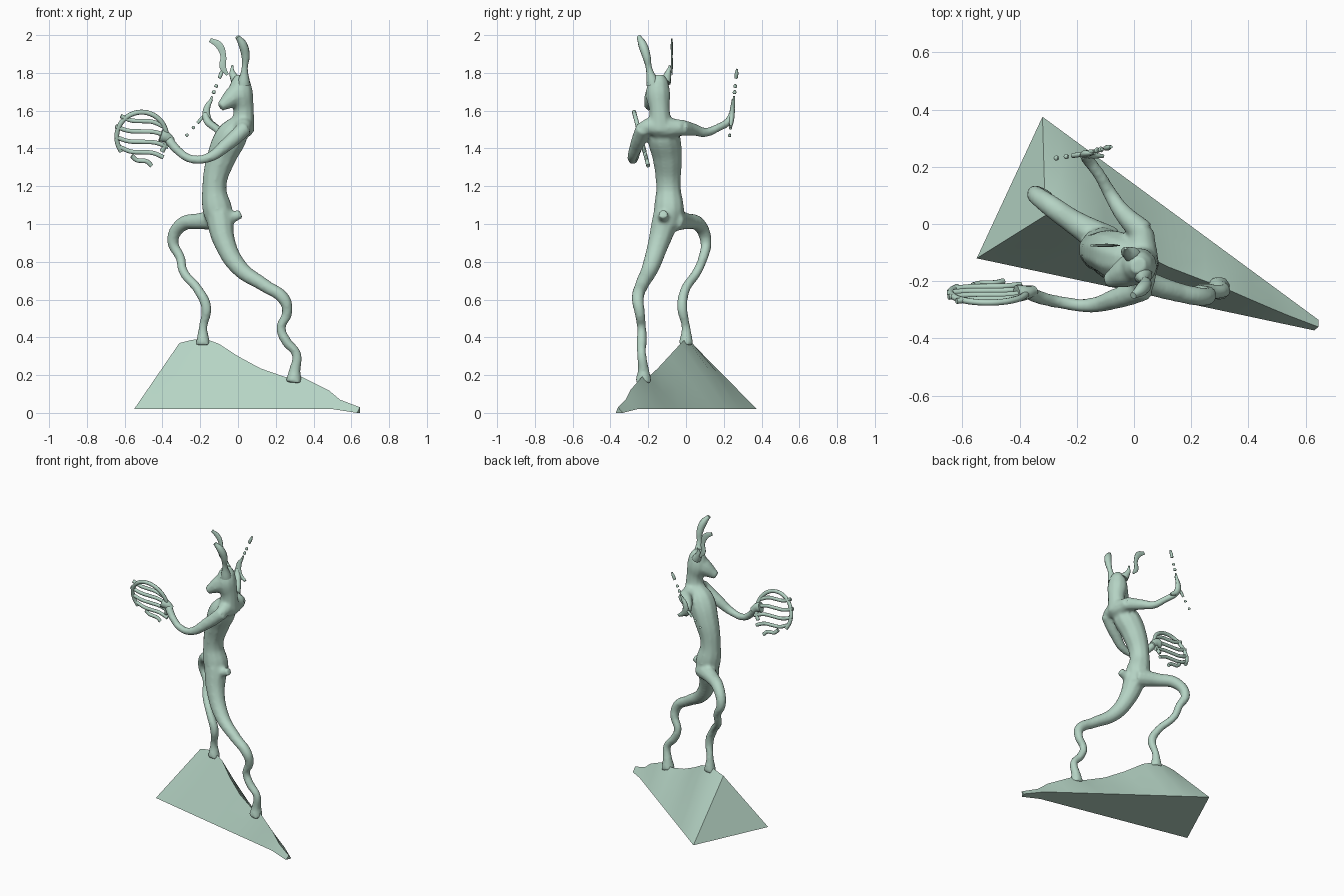
import bpy
import bmesh
import math
from mathutils import Vector

if "Cube" in bpy.data.objects:
    bpy.data.objects.remove(bpy.data.objects["Cube"])

patina = bpy.data.materials.new("pale_green_patina")
patina.use_nodes = True
COLOR = (0.46, 0.65, 0.55, 1)
patina.diffuse_color = COLOR
patina.node_tree.nodes["Principled BSDF"].inputs["Base Color"].default_value = COLOR


def add_tube(bm, points, sides=3):
    """Add a closed smooth tube through (x, y, z, radius) points."""
    curve = bpy.data.curves.new("path", "CURVE")
    curve.dimensions = "3D"
    curve.bevel_depth = 1
    curve.bevel_resolution = sides
    curve.resolution_u = 8
    curve.use_fill_caps = True
    spline = curve.splines.new("BEZIER")
    spline.radius_interpolation = "CARDINAL"
    spline.bezier_points.add(len(points) - 1)
    for bp, (x, y, z, r) in zip(spline.bezier_points, points):
        bp.co = (x, y, z)
        bp.radius = r
        bp.handle_left_type = bp.handle_right_type = "AUTO"
    temp = bpy.data.objects.new("path", curve)
    bpy.context.collection.objects.link(temp)
    bpy.context.view_layer.update()
    mesh = bpy.data.meshes.new_from_object(temp.evaluated_get(bpy.context.evaluated_depsgraph_get()))
    bm.from_mesh(mesh)
    bpy.data.objects.remove(temp)
    bpy.data.curves.remove(curve)
    bpy.data.meshes.remove(mesh)


def finish(name, bm, angle=60):
    bmesh.ops.remove_doubles(bm, verts=bm.verts, dist=0.0001)
    bmesh.ops.recalc_face_normals(bm, faces=bm.faces)
    mesh = bpy.data.meshes.new(name)
    bm.to_mesh(mesh)
    bm.free()
    mesh.materials.clear()
    mesh.materials.append(patina)
    for poly in mesh.polygons:
        poly.material_index = 0
    obj = bpy.data.objects.new(name, mesh)
    bpy.context.collection.objects.link(obj)
    bpy.ops.object.select_all(action="DESELECT")
    obj.select_set(True)
    bpy.context.view_layer.objects.active = obj
    bpy.ops.object.shade_smooth_by_angle(angle=math.radians(angle))
    return obj


def tubes(name, paths, flatten_y=1.0):
    bm = bmesh.new()
    for path in paths:
        add_tube(bm, path)
    if flatten_y != 1:
        mid = sum(v.co.y for v in bm.verts) / len(bm.verts)
        for v in bm.verts:
            v.co.y = mid + (v.co.y - mid) * flatten_y
    return finish(name, bm)


# Body: limbs, torso and head fused into one soft skin
torso = [(-.08, -.09, .98, .05), (-.105, -.09, 1.06, .08), (-.125, -.093, 1.2, .066),
         (-.085, -.10, 1.36, .08), (-.03, -.12, 1.47, .085), (.02, -.13, 1.54, .055)]
shoulders = [(.03, -.235, 1.5, .035), (.03, -.2, 1.515, .046),
             (.025, -.12, 1.51, .06), (.03, -.02, 1.51, .042)]
head = [(.02, -.135, 1.5, .07), (.03, -.14, 1.6, .055),
        (.015, -.148, 1.69, .066), (.015, -.145, 1.76, .05), (.015, -.145, 1.79, .03)]
snout = [(.01, -.15, 1.7, .06), (-.04, -.175, 1.66, .05), (-.095, -.2, 1.62, .026)]
tail = [(-.09, -.11, 1.04, .05), (-.02, -.12, 1.04, .03), (.015, -.12, 1.055, .026)]
left_arm = [(.04, -.225, 1.51, .042), (-.06, -.26, 1.42, .037), (-.16, -.285, 1.35, .026),
            (-.25, -.275, 1.345, .023), (-.32, -.26, 1.39, .024), (-.37, -.24, 1.45, .026)]
right_arm = [(.03, -.03, 1.51, .045), (-.04, .04, 1.5, .033), (-.08, .1, 1.485, .026),
             (-.12, .17, 1.51, .022), (-.165, .23, 1.55, .022), (-.175, .245, 1.59, .018)]
right_leg = [(-.08, -.07, 1.02, .06), (-.2, .0, 1.015, .045), (-.3, .07, .995, .038),
             (-.345, .105, .91, .031), (-.305, .09, .82, .026), (-.29, .06, .75, .025),
             (-.21, -.005, .65, .026), (-.168, -.02, .56, .028), (-.185, 0, .45, .024),
             (-.185, 0, .36, .04)]
left_leg = [(-.1, -.1, 1.05, .075), (-.07, -.145, .9, .058), (.01, -.19, .765, .046),
            (.14, -.235, .675, .036), (.245, -.255, .6, .033), (.26, -.245, .53, .028),
            (.228, -.235, .45, .025), (.255, -.235, .38, .027), (.31, -.235, .31, .025),
            (.3, -.225, .22, .032), (.295, -.225, .16, .045)]
body = tubes("body", [torso, shoulders, head, snout, tail, left_arm, right_arm,
                      right_leg, left_leg])
remesh = body.modifiers.new("fuse", "REMESH")
remesh.mode = "VOXEL"
remesh.voxel_size = 0.01
remesh.use_smooth_shade = True
smooth = body.modifiers.new("soften", "SMOOTH")
smooth.factor = 0.5
smooth.iterations = 5

# Horns: a tall round one and a thin flat one
tubes("left_horn", [[(.03, -.175, 1.74, .035), (.035, -.195, 1.82, .017),
                     (.04, -.21, 1.89, .022), (.025, -.23, 1.95, .023),
                     (-.003, -.25, 1.992, .012)]])
tubes("right_horn_base", [[(-.005, -.11, 1.75, .03), (-.03, -.095, 1.8, .016),
                           (-.03, -.085, 1.84, .005)]])
tubes("right_horn", [[(-.055, -.075, 1.79, .008), (-.08, -.075, 1.83, .018),
                      (-.078, -.075, 1.89, .016), (-.1, -.075, 1.945, .02),
                      (-.148, -.075, 1.975, .012)]], flatten_y=0.3)


# Racket: open rim and wavy bars in a tilted plane
def on_racket(x, z, r):
    return (x, -.24 - .31 * (z - 1.46), z, r)


RX, RZ, CX, CZ = .132, .132, -.51, 1.46
rim = []
for i in range(13):
    a = math.radians(-35 + i * 250 / 12)
    rim.append(on_racket(CX + RX * math.cos(a), CZ + RZ * math.sin(a), .013))
bars = []
for h in (.085, .03, -.025, -.08, -.125):
    half = RX * math.sqrt(1 - (h / RZ) ** 2) + .01
    bars.append([on_racket(CX + half * u, CZ + h - .018 * u + .009 * math.sin(u * 5), .012)
                 for u in (-1, -.5, 0, .5, 1)])
grip = [on_racket(-.41, 1.47, .035), on_racket(-.38, 1.46, .03), on_racket(-.35, 1.435, .022)]
tubes("racket", [rim, grip] + bars, flatten_y=0.85)

# Broken thin baton through the right hand
low, hand, tip = Vector((-.275, .23, 1.465)), Vector((-.175, .245, 1.58)), Vector((-.08, .27, 1.82))
pieces = []
for a, b, spans, r in ((low, hand, ((0, .1), (.35, .45), (.6, 1)), .008),
                       (hand, tip, ((0, .4), (.46, .53), (.6, .66), (.8, 1)), .009)):
    for s, e in spans:
        pieces.append([(*a.lerp(b, s), r), (*a.lerp(b, (s + e) / 2), r * 1.1),
                       (*a.lerp(b, e), r * .6)])
tubes("baton", pieces)
tubes("right_hand", [[(-.11, .235, 1.515, .01), (-.16, .24, 1.555, .02),
                      (-.165, .247, 1.61, .018), (-.14, .25, 1.66, .008)]], flatten_y=0.7)

# Rocky wedge base: ridge line swept down to a triangular footprint
ridge = [(-.31, .03, .37), (-.25, .02, .385), (-.18, 0, .395), (-.1, -.03, .365),
         (0, -.09, .3), (.12, -.15, .235), (.25, -.2, .19), (.33, -.23, .195),
         (.41, -.265, .155), (.48, -.295, .12), (.54, -.32, .07), (.645, -.36, .03)]
front_a, front_b = Vector((-.55, -.12, .02)), Vector((.63, -.372, 0))
back_a, back_b = Vector((-.32, .375, .02)), Vector((.645, -.335, .005))
bm = bmesh.new()
rows = []
for p in ridge:
    t = (p[0] + .31) / .955
    f, b, top = front_a.lerp(front_b, t), back_a.lerp(back_b, t), Vector(p)
    f.z = b.z = .02 if t < 1 else 0
    rows.append([bm.verts.new(c) for c in (f, f.lerp(top, .5), top, top.lerp(b, .5), b)])
for r0, r1 in zip(rows, rows[1:]):
    for i in range(5):
        j = (i + 1) % 5
        bm.faces.new((r0[i], r0[j], r1[j], r1[i]))
bm.faces.new(rows[0])
bm.faces.new(rows[-1])
finish("rock_base", bm, 40)
